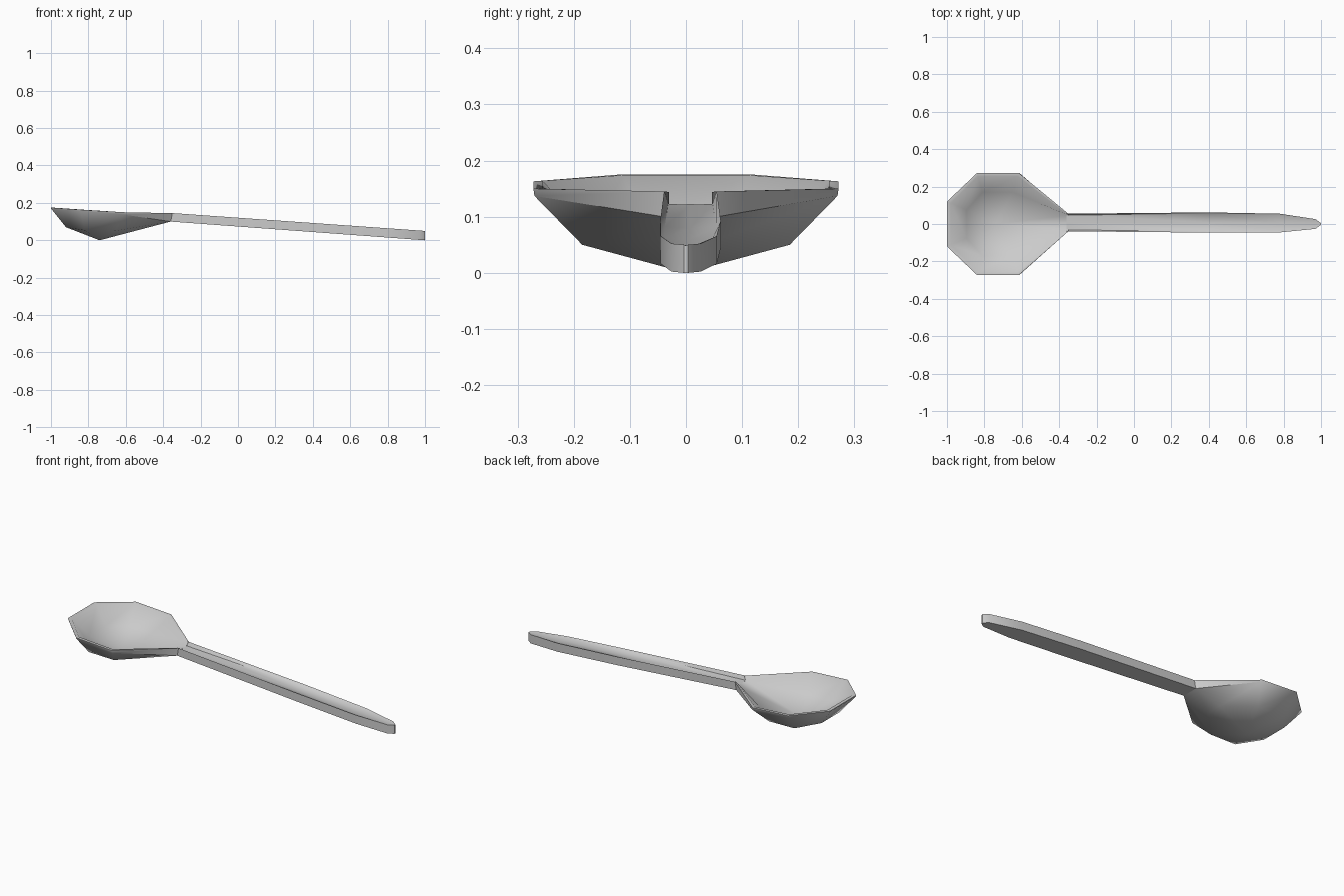
import bpy
import bmesh

cube = bpy.data.objects.get("Cube")
if cube:
    bpy.data.objects.remove(cube, do_unlink=True)

metal = bpy.data.materials.new("light grey metal")
metal.use_nodes = True
grey = (0.6, 0.6, 0.6, 1)
metal.diffuse_color = grey
metal.node_tree.nodes["Principled BSDF"].inputs["Base Color"].default_value = grey


def finish(bm, name, angle):
    """Turn the bmesh into a smooth-shaded object with sharp corners kept."""
    bmesh.ops.recalc_face_normals(bm, faces=bm.faces)
    mesh = bpy.data.meshes.new(name)
    bm.to_mesh(mesh)
    bm.free()
    mesh.materials.append(metal)
    obj = bpy.data.objects.new(name, mesh)
    bpy.context.collection.objects.link(obj)
    bpy.ops.object.select_all(action='DESELECT')
    obj.select_set(True)
    bpy.context.view_layer.objects.active = obj
    bpy.ops.object.shade_smooth_by_angle(angle=angle)


def bridge(bm, a, b, closed=True):
    count = len(a)
    for i in range(count if closed else count - 1):
        j = (i + 1) % count
        bm.faces.new((a[i], a[j], b[j], b[i]))


# Bowl: half rings run from neck to tip and are mirrored across y
shift = 0.008


def ring(bm, half):
    left = [bm.verts.new((x, y + (shift if i == 0 else 0), z)) for i, (x, y, z) in enumerate(half)]
    right = [bm.verts.new((x, -y + (shift if i == 0 else 0), z)) for i, (x, y, z) in enumerate(half)]
    return left + right[::-1]


bm = bmesh.new()
outer_low = ring(bm, [(-.52, .045, .058), (-.66, .185, .05), (-.82, .185, .053), (-.92, .08, .07)])
rim_low = ring(bm, [(-.36, .048, .1), (-.61, .27, .137), (-.84, .27, .157), (-1, .118, .17)])
rim_top = ring(bm, [(-.35, .046, .145), (-.615, .272, .15), (-.84, .272, .163), (-1, .12, .175)])
rim_in = ring(bm, [(-.35, .038, .144), (-.62, .255, .15), (-.835, .255, .164), (-.98, .112, .174)])
inner_low = ring(bm, [(-.36, .038, .122), (-.65, .17, .068), (-.81, .17, .071), (-.895, .075, .085)])
bottom = bm.verts.new((-.74, 0, 0))
floor = bm.verts.new((-.74, 0, .022))
bridge(bm, outer_low, rim_low)
for a, b in ((rim_low, rim_top), (rim_top, rim_in), (rim_in, inner_low)):
    bridge(bm, a, b, closed=False)  # neck stays open into the handle
for loop, pole in ((outer_low, bottom), (inner_low, floor)):
    for i in range(len(loop)):
        bm.faces.new((loop[i], loop[(i + 1) % len(loop)], pole))
finish(bm, "spoon_bowl", 0.9)

# Handle: shallow channel that flattens out toward the pointed end
bm = bmesh.new()
sections = []
for x, width, centre in ((-.36, .047, shift), (.4, .054, shift), (.78, .05, .005),
                         (.97, .026, 0), (1, .004, 0)):
    t = (x + .36) / 1.36
    low = .1 * (1 - t)
    high = .146 - .096 * t
    dip = high - .023 * (1 - t)
    profile = ((-1, low), (1, low), (1, high), (.85, dip), (0, dip - .002), (-.85, dip), (-1, high))
    sections.append([bm.verts.new((x, centre + s * width, z)) for s, z in profile])
for a, b in zip(sections, sections[1:]):
    bridge(bm, a, b)
bm.faces.new(sections[0])
bm.faces.new(sections[-1])
finish(bm, "spoon_handle", 0.7)
